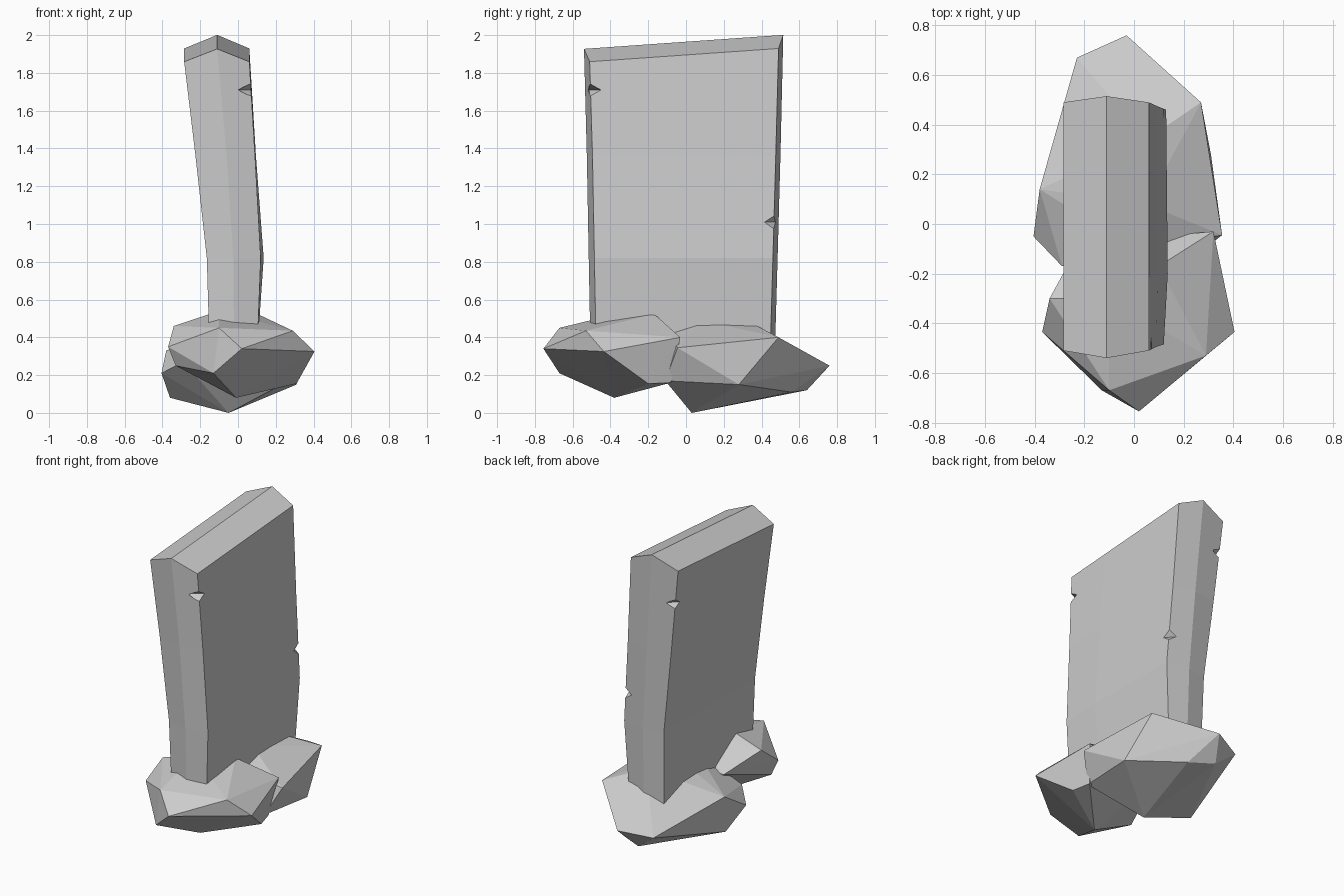
import bpy, bmesh
from mathutils import Vector

cube = bpy.data.objects.get("Cube")
if cube:
    bpy.data.objects.remove(cube, do_unlink=True)

stone = bpy.data.materials.new("stone_grey")
stone.use_nodes = True
grey = (0.6, 0.6, 0.6, 1)
stone.diffuse_color = grey
bsdf = next(n for n in stone.node_tree.nodes if n.type == 'BSDF_PRINCIPLED')
bsdf.inputs["Base Color"].default_value = grey
bsdf.inputs["Roughness"].default_value = 0.9


def finish(name, bm):
    bmesh.ops.recalc_face_normals(bm, faces=bm.faces)
    mesh = bpy.data.meshes.new(name)
    bm.to_mesh(mesh)
    bm.free()
    mesh.materials.append(stone)
    obj = bpy.data.objects.new(name, mesh)
    bpy.context.scene.collection.objects.link(obj)
    return obj


def rock(name, points):
    """Faceted boulder: the convex hull of its corners."""
    bm = bmesh.new()
    for p in points:
        bm.verts.new(p)
    out = bmesh.ops.convex_hull(bm, input=bm.verts[:])
    loose = {g for g in out["geom_interior"] + out["geom_unused"]
             if isinstance(g, bmesh.types.BMVert)}
    bmesh.ops.delete(bm, geom=list(loose), context='VERTS')
    return finish(name, bm)


# Leaning slab: stacked sections with pointed ends and slightly bulged sides
# each level: height, left, right, ridge, front, back, side bulge
levels = [(0.30, -0.15, 0.10, -0.02, -0.475, 0.445, 0.0),
          (0.82, -0.165, 0.12, -0.025, -0.485, 0.46, 0.016),
          (1.36, -0.225, 0.09, -0.06, -0.495, 0.475, 0.005),
          (1.895, -0.285, 0.06, -0.11, -0.51, 0.49, 0.0)]
bm = bmesh.new()
rings = []
for i, (z, left, right, ridge, front, back, bulge) in enumerate(levels):
    top = i == len(levels) - 1
    outline = [(ridge, front - 0.03), (right, front), (right + bulge, -0.2),
               (right + bulge * 0.6, back), (ridge, back + 0.025),
               (left + bulge * 0.3, back), (left, 0.1), (left, front)]
    ring = []
    for k, (x, y) in enumerate(outline):
        rise = (0.07 * y + 0.07 * (k in (0, 4))) if top else 0
        ring.append(bm.verts.new((x, y, z + rise)))
    rings.append(ring)
for low, high in zip(rings, rings[1:]):
    for k in range(8):
        n = (k + 1) % 8
        bm.faces.new((low[k], low[n], high[n], high[k]))
bm.faces.new(rings[0][::-1])
bm.faces.new(rings[-1][:5])                         # right roof slope
bm.faces.new(rings[-1][4:] + rings[-1][:1])         # left roof slope
slab = finish("stone_slab", bm)

# Chipped corners
chips = [("front_right_chip", (0.07, -0.51, 1.71), (0.08, 0.06, 0.035)),
         ("back_right_chip", (0.135, 0.475, 1.01), (0.07, 0.08, 0.055)),
         ("back_left_chip", (-0.27, 0.49, 1.70), (0.07, 0.06, 0.04))]
for name, centre, size in chips:
    bm = bmesh.new()
    for axis in range(3):
        for sign in (-1, 1):
            p = Vector(centre)
            p[axis] += sign * size[axis]
            bm.verts.new(p)
    bmesh.ops.convex_hull(bm, input=bm.verts[:])
    cutter = finish(name, bm)
    cutter.hide_render = True
    cutter.hide_set(True)
    cutter.display_type = 'WIRE'
    cut = slab.modifiers.new(name, 'BOOLEAN')
    cut.operation = 'DIFFERENCE'
    cut.solver = 'EXACT'
    cut.object = cutter
# Apply the cuts and remove the cutters
bpy.context.view_layer.update()
carved = bpy.data.meshes.new_from_object(slab.evaluated_get(bpy.context.evaluated_depsgraph_get()))
slab.modifiers.clear()
slab.data = carved
for name, _, _ in chips:
    bpy.data.objects.remove(bpy.data.objects[name], do_unlink=True)

# Boulders gripping the foot of the slab
rock("front_rock", [
    (0.02, -0.755, 0.34), (-0.1, -0.67, 0.45), (0.29, -0.53, 0.435),
    (0.405, -0.435, 0.325), (-0.37, -0.435, 0.35), (-0.13, -0.67, 0.21),
    (-0.01, -0.38, 0.08), (0.31, -0.2, 0.155), (-0.34, -0.3, 0.46),
    (-0.1, -0.3, 0.54), (0.1, -0.17, 0.525), (0.32, -0.03, 0.4),
    (0.28, -0.08, 0.16), (-0.33, -0.42, 0.25), (-0.22, -0.08, 0.35)])
rock("back_rock", [
    (-0.03, 0.76, 0.25), (-0.23, 0.67, 0.22), (0.27, 0.49, 0.40),
    (0.355, -0.045, 0.345), (-0.38, 0.14, 0.33), (-0.405, -0.05, 0.21),
    (-0.29, -0.17, 0.27), (0.05, 0.34, 0.48), (0.05, 0.08, 0.49),
    (-0.1, 0.64, 0.12), (0.05, 0.56, 0.11), (0.31, 0.28, 0.15),
    (-0.05, 0.03, 0.0), (-0.36, 0.1, 0.08), (0.27, -0.11, 0.17),
    (0.0, -0.1, 0.45)])
